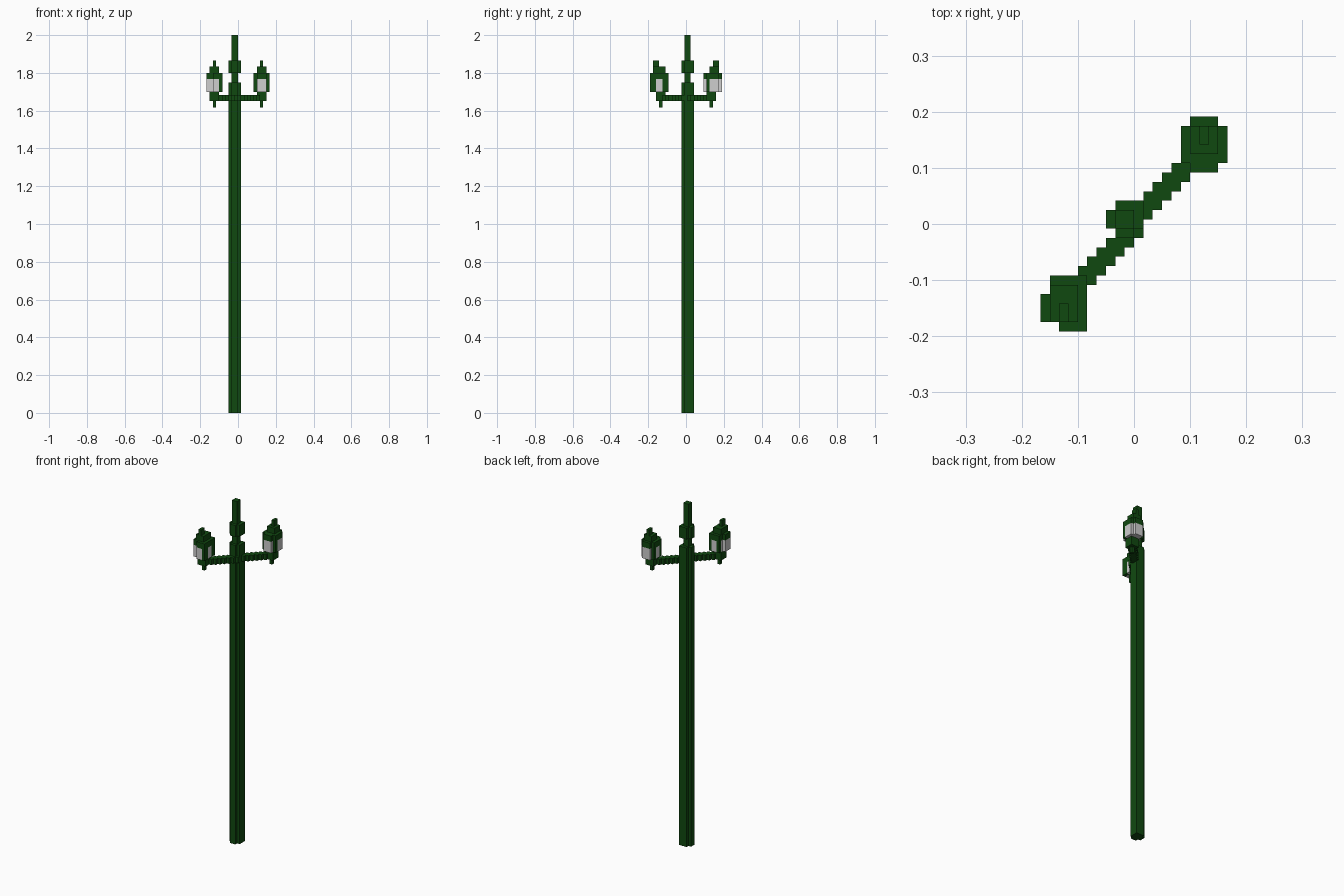
import bpy

if "Cube" in bpy.data.objects:
    bpy.data.objects.remove(bpy.data.objects["Cube"])

V = 1 / 60          # edge of one block


def mat(name, rgb):
    m = bpy.data.materials.new(name)
    m.diffuse_color = (*rgb, 1)
    m.use_nodes = True
    m.node_tree.nodes["Principled BSDF"].inputs["Base Color"].default_value = m.diffuse_color
    return m


GREEN = mat("dark_green_paint", (0.005, 0.066, 0.005))
GLASS = mat("pale_grey_glass", (0.62, 0.62, 0.62))

parts = {}          # part name -> (material, set of cells)
owner = {}          # cell -> part name, first part wins


def fill(name, material, i, j, k):
    """Fill inclusive block ranges i (x), j (y), k (z)."""
    cells = parts.setdefault(name, (material, set()))[1]
    for x in range(i[0], i[1] + 1):
        for y in range(j[0], j[1] + 1):
            for z in range(k[0], k[1] + 1):
                if (x, y, z) not in owner:
                    owner[x, y, z] = name
                    cells.add((x, y, z))


def plus_column(name, k):
    """Round-ish column section shared by the shaft and collar."""
    fill(name, GREEN, (-2, 0), (2, 2), k)
    fill(name, GREEN, (-3, 0), (0, 1), k)
    fill(name, GREEN, (-2, -1), (-1, -1), k)


# Post: shaft, collar and spire
plus_column("post_shaft", (0, 104))
fill("spire", GREEN, (-2, -1), (0, 1), (105, 107))
plus_column("collar", (108, 111))
fill("spire", GREEN, (-2, -1), (0, 1), (112, 119))

# Stepped diagonal arms
for j in range(1, 8):
    fill("right_arm", GREEN, (j - 2, j), (j, j), (99, 100))
for j in range(-7, 0):
    fill("left_arm", GREEN, (j - 1, j + 1), (j, j), (99, 100))

# Lanterns: footprint boxes, corner posts and small parts per side
LANTERNS = {
    "right": dict(foot=[((5, 9), (7, 10)), ((6, 8), (6, 11))],
                  posts=[(9, 7), (5, 10), (5, 7)],
                  base=((6, 8), (7, 9)), crown=((6, 8), (8, 10)),
                  pin=(7, 8), tip=((7, 7), (9, 10))),
    "left": dict(foot=[((-10, -6), (-10, -8)), ((-9, -6), (-10, -6)),
                       ((-8, -6), (-11, -11))],
                 posts=[(-6, -11), (-6, -10), (-6, -7), (-6, -6), (-9, -6)],
                 base=((-9, -7), (-9, -7)), crown=((-9, -7), (-10, -7)),
                 pin=(-8, -8), tip=((-8, -8), (-10, -9))),
}
for side, d in LANTERNS.items():
    px, py = d["pin"]
    fill(side + "_bottom_pin", GREEN, (px, px), (py, py), (97, 98))
    fill(side + "_lantern_base", GREEN, *d["base"], (99, 101))
    for x, y in d["posts"]:
        fill(side + "_lantern_posts", GREEN, (x, x), (y, y), (102, 105))
    for a, b in d["foot"]:
        b = (min(b), max(b))
        fill(side + "_lantern_glass", GLASS, a, b, (102, 105))
        fill(side + "_lantern_roof", GREEN, a, b, (106, 107))
    fill(side + "_lantern_crown", GREEN, *d["crown"], (108, 109))
    fill(side + "_finial", GREEN, *d["tip"], (110, 111))

# Outer faces of a block: direction and corner offsets
FACES = {
    (1, 0, 0): [(1, 0, 0), (1, 1, 0), (1, 1, 1), (1, 0, 1)],
    (-1, 0, 0): [(0, 0, 0), (0, 0, 1), (0, 1, 1), (0, 1, 0)],
    (0, 1, 0): [(0, 1, 0), (0, 1, 1), (1, 1, 1), (1, 1, 0)],
    (0, -1, 0): [(0, 0, 0), (1, 0, 0), (1, 0, 1), (0, 0, 1)],
    (0, 0, 1): [(0, 0, 1), (1, 0, 1), (1, 1, 1), (0, 1, 1)],
    (0, 0, -1): [(0, 0, 0), (0, 1, 0), (1, 1, 0), (1, 0, 0)],
}

# Make one mesh per part, keeping only exposed faces
for name, (material, cells) in parts.items():
    index, faces = {}, []
    for x, y, z in sorted(cells):
        for (dx, dy, dz), corners in FACES.items():
            if (x + dx, y + dy, z + dz) not in owner:
                faces.append([index.setdefault((x + a, y + b, z + c), len(index))
                              for a, b, c in corners])
    mesh = bpy.data.meshes.new(name)
    mesh.from_pydata([(a * V, (b - 0.5) * V, c * V) for a, b, c in index], [], faces)
    mesh.materials.append(material)
    bpy.context.collection.objects.link(bpy.data.objects.new(name, mesh))
